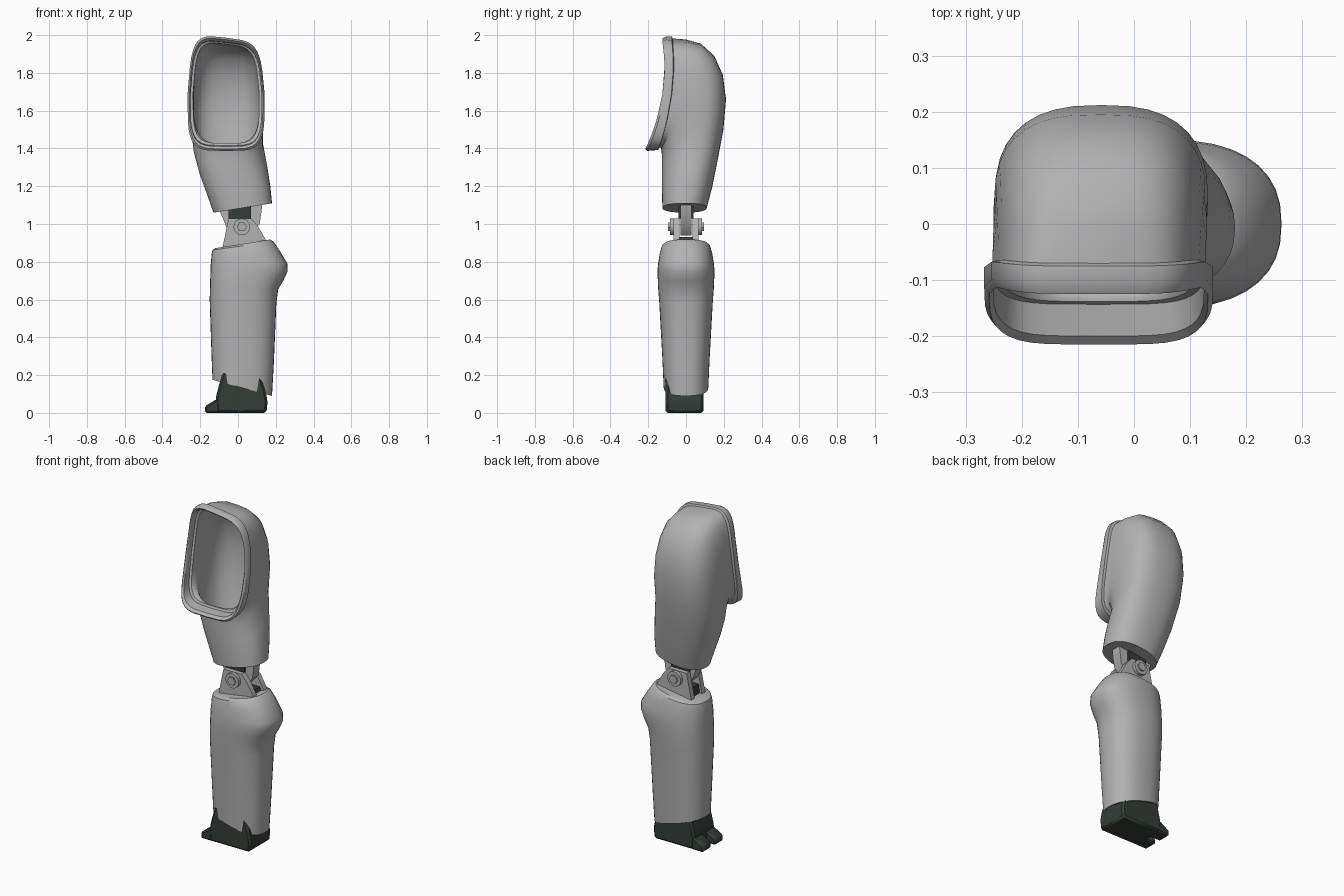
import bpy, bmesh, math
from mathutils import Vector

if "Cube" in bpy.data.objects:
    bpy.data.objects.remove(bpy.data.objects["Cube"])


def material(name, rgb):
    m = bpy.data.materials.new(name)
    m.diffuse_color = (*rgb, 1)
    m.use_nodes = True
    m.node_tree.nodes["Principled BSDF"].inputs["Base Color"].default_value = m.diffuse_color
    return m


GREY = material("shell grey", (0.45, 0.45, 0.45))
DARK = material("dark green rubber", (0.034, 0.048, 0.037))


def finish(name, bm, mat):
    bmesh.ops.recalc_face_normals(bm, faces=bm.faces)
    me = bpy.data.meshes.new(name)
    bm.to_mesh(me)
    bm.free()
    ob = bpy.data.objects.new(name, me)
    me.materials.append(mat)
    bpy.context.collection.objects.link(ob)
    return ob


def loft(name, rings, mat):
    """Skin closed rings of points and cap both ends."""
    bm = bmesh.new()
    vs = [[bm.verts.new(p) for p in r] for r in rings]
    n = len(vs[0])
    for a, b in zip(vs, vs[1:]):
        for i in range(n):
            j = (i + 1) % n
            bm.faces.new((a[i], a[j], b[j], b[i]))
    bm.faces.new(vs[0])
    bm.faces.new(vs[-1])
    return finish(name, bm, mat)


def prism(name, profile, y0, y1, mat, bevel=0.0):
    """Extrude an x-z outline along y."""
    bm = bmesh.new()
    f = bm.faces.new([bm.verts.new((x, y0, z)) for x, z in profile])
    ext = bmesh.ops.extrude_face_region(bm, geom=[f])["geom"]
    for v in ext:
        if isinstance(v, bmesh.types.BMVert):
            v.co.y = y1
    if bevel:
        bmesh.ops.bevel(bm, geom=bm.edges[:], offset=bevel, segments=1, affect='EDGES')
    return finish(name, bm, mat)


def superellipse(n, count=36):
    out = []
    for i in range(count):
        t = 2 * math.pi * i / count
        c, s = math.cos(t), math.sin(t)
        out.append((math.copysign(abs(c) ** (2 / n), c), math.copysign(abs(s) ** (2 / n), s)))
    return out


def shrink(ring, k):
    c = sum(ring, Vector()) / len(ring)
    return [c + (p - c) * k for p in ring]


# Upper shell: rings turn from the level bottom to the forward-facing opening
# front y, front z, back y, back z, centre x, half width, squareness, bend, tilt, taper
UPPER = [
    (-.125, 1.085, .110, 1.085, .025, .155, 2.3, 0, .16, 0),
    (-.127, 1.16, .140, 1.20, .003, .168, 2.4, 0, .12, 0),
    (-.128, 1.24, .168, 1.34, -.025, .180, 2.4, 0, .08, 0),
    (-.128, 1.32, .198, 1.50, -.052, .184, 2.5, 0, .04, 0),
    (-.128, 1.37, .212, 1.66, -.058, .190, 2.6, 0, 0, 0),
    (-.130, 1.39, .195, 1.79, -.060, .190, 2.8, 0, 0, .02),
    (-.132, 1.40, .150, 1.89, -.060, .190, 3.0, 0, -.03, .05),
    (-.134, 1.403, .080, 1.953, -.061, .190, 3.5, .005, -.06, .08),
    (-.138, 1.405, .000, 1.972, -.062, .190, 4.0, .015, -.1, .11),
    (-.142, 1.405, -.070, 1.975, -.063, .190, 4.4, .032, -.12, .12),
    (-.147, 1.392, -.075, 1.984, -.063, .204, 4.5, .034, -.12, .12),
    (-.205, 1.387, -.105, 1.986, -.063, .204, 4.5, .042, -.12, .12),
    (-.215, 1.397, -.125, 1.976, -.063, .195, 4.5, .045, -.12, .12),
]


def upper_ring(fy, fz, by, bz, cx, hw, n, bend, tilt, taper):
    pts = []
    for u, v in superellipse(n):
        k = (v + 1) / 2
        dx = hw * u * (1 - taper * max(v, 0))
        lean = tilt * dx * (max(v, 0) if tilt < 0 else 1)
        pts.append(Vector((cx + dx, fy + (by - fy) * k + bend * (1 - v * v),
                           fz + (bz - fz) * k + lean)))
    return pts


outer = [upper_ring(*r) for r in UPPER]
inner = [shrink(r, .92) for r in outer[11:0:-1]]
loft("upper_shell", outer + inner, GREY)

# Lower shell: left z, right z, left x, right x, half depth
LOWER = [
    (.175, .090, -.135, .180, .118), (.30, .27, -.140, .190, .125),
    (.60, .58, -.150, .203, .142), (.68, .655, -.148, .213, .148),
    (.74, .70, -.146, .240, .150), (.78, .75, -.145, .263, .150),
    (.80, .79, -.143, .262, .147), (.84, .86, -.140, .220, .138),
    (.862, .907, -.135, .188, .127), (.872, .918, -.120, .170, .113),
]


def lower_ring(zl, zr, xl, xr, hy):
    return [Vector(((xl + xr) / 2 + u * (xr - xl) / 2, hy * v, (zl + zr) / 2 + u * (zr - zl) / 2))
            for u, v in superellipse(2.4)]


rings = [lower_ring(*r) for r in LOWER]
lip = shrink(rings[0], .93)
recess = [p + Vector((0, 0, .06)) for p in lip]
loft("lower_shell", [recess, lip] + rings, GREY)

# Hinge: central tongue, two side plates and dark stops
prism("hinge_tongue", [(-.105, 1.09), (.13, 1.11), (.115, 1.0), (.06, .94), (-.02, .94), (-.06, .98)],
      -.03, .03, GREY)
prism("upper_stop", [(-.05, 1.03), (.07, 1.03), (.07, 1.10), (-.05, 1.09)], -.04, .04, DARK)
prism("lower_stop", [(-.07, .86), (.14, .88), (.12, .932), (-.06, .932)], -.034, .034, DARK)
for side, s in (("front", -1), ("back", 1)):
    prism(side + "_hinge_plate",
          [(-.085, .86), (.155, .88), (.145, .92), (.105, .99), (.07, 1.03), (-.05, 1.03)],
          s * .034, s * .066, GREY)
    for part, r, n, y0, y1 in (("washer", .044, 16, .06, .085), ("bolt", .026, 6, .08, .094)):
        prism(f"{side}_hinge_{part}",
              [(.02 + r * math.cos(2 * math.pi * i / n), .985 + r * math.sin(2 * math.pi * i / n))
               for i in range(n)], s * y0, s * y1, GREY)

# Foot: ankle block with a cleft toe
prism("foot", [(-.115, 0), (.15, 0), (.157, .06), (.145, .12), (.12, .2), (-.08, .22), (-.1, .15), (-.118, .08)],
      -.108, .092, DARK, .012)
for i, (y0, y1) in enumerate(((-.105, -.025), (.01, .09))):
    prism(f"toe_{i + 1}", [(-.175, 0), (-.175, .035), (-.115, .072), (-.09, .072), (-.09, 0)],
          y0, y1, DARK, .008)

# Smooth the curved surfaces, keep real edges sharp
for ob in bpy.context.collection.objects:
    ob.select_set(True)
    bpy.context.view_layer.objects.active = ob
bpy.ops.object.shade_smooth_by_angle(angle=math.radians(35))
